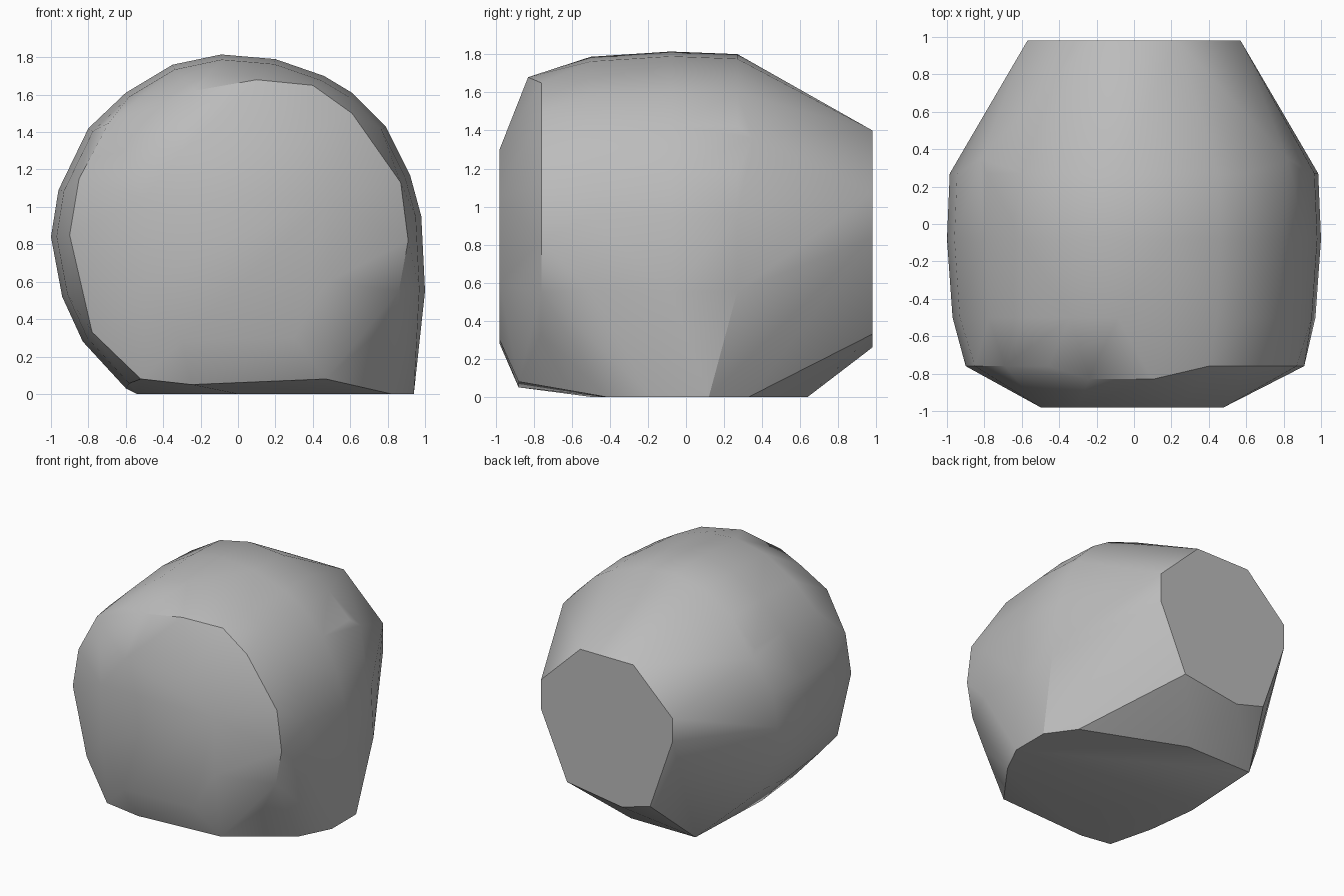
import bpy, bmesh

if "Cube" in bpy.data.objects:
    bpy.data.objects.remove(bpy.data.objects["Cube"], do_unlink=True)

stone = bpy.data.materials.new("stone_grey")
stone.use_nodes = True
grey = (0.5, 0.5, 0.5, 1)
stone.diffuse_color = grey
stone.node_tree.nodes["Principled BSDF"].inputs["Base Color"].default_value = grey

MID = 0.9


def ring(outline, y, scale=1.0):
    """Place an x-z outline at depth y, scaled about the boulder's axis."""
    return [(x * scale, y, MID + (z - MID) * scale) for x, z in outline]


# Rounded girth of the boulder
girth = [(-.09, 1.815), (-.35, 1.76), (-.6, 1.61), (-.8, 1.42), (-.96, 1.09),
         (-1, .84), (-.94, .52), (-.83, .28), (-.6, .03), (.2, 1.79),
         (.46, 1.7), (.61, 1.61), (.79, 1.43), (.92, 1.17), (.98, .95), (1, .55)]
points = ring(girth, -.5, .97) + ring(girth, -.08) + ring(girth, .27, .985)
points += [(s * .82, .35, 1.36) for s in (-1, 1)]

# Front shoulder and flattened front
shoulder = [(-.9, .85), (-.85, 1.15), (-.69, 1.45), (-.46, 1.58), (.4, 1.65),
            (.61, 1.5), (.87, 1.13), (.91, .82), (.86, .55), (.75, .33), (-.78, .33)]
points += ring(shoulder, -.76)
points += ring([(-.24, 1.62), (.1, 1.68)], -.83)
points += ring([(.47, .08), (0, .07), (-.25, .05), (-.52, .08)], -.88)
face = [(-.5, .6), (-.5, 1.05), (-.3, 1.3), (.25, 1.3), (.48, 1.05),
        (.48, .6), (.3, .3), (-.3, .28)]
points += ring(face, -.98)

# Cut flat back
back = [(.57, 1.07), (.57, .84), (.23, 1.4), (-.23, 1.4), (-.57, 1.07),
        (-.57, .89), (-.375, .33), (-.13, .26), (.345, .33)]
points += ring(back, .98)

# Flat base with its wide corner
base = [(.03, .64), (.79, .33), (.94, .12), (.94, -.18), (.82, -.42),
        (0, -.5), (-.53, .64), (-.54, .1)]
points += [(x, y, 0) for x, y in base]

bm = bmesh.new()
for p in points:
    bm.verts.new(p)
hull = bmesh.ops.convex_hull(bm, input=bm.verts[:])
spare = {g for g in hull["geom_interior"] + hull["geom_unused"]
         if isinstance(g, bmesh.types.BMVert)}
bmesh.ops.delete(bm, geom=list(spare), context="VERTS")
bmesh.ops.recalc_face_normals(bm, faces=bm.faces[:])
mesh = bpy.data.meshes.new("boulder")
bm.to_mesh(mesh)
bm.free()
mesh.materials.append(stone)
boulder = bpy.data.objects.new("boulder", mesh)
bpy.context.collection.objects.link(boulder)
bpy.ops.object.select_all(action="DESELECT")
boulder.select_set(True)
bpy.context.view_layer.objects.active = boulder
bpy.ops.object.shade_smooth_by_angle(angle=0.55)
